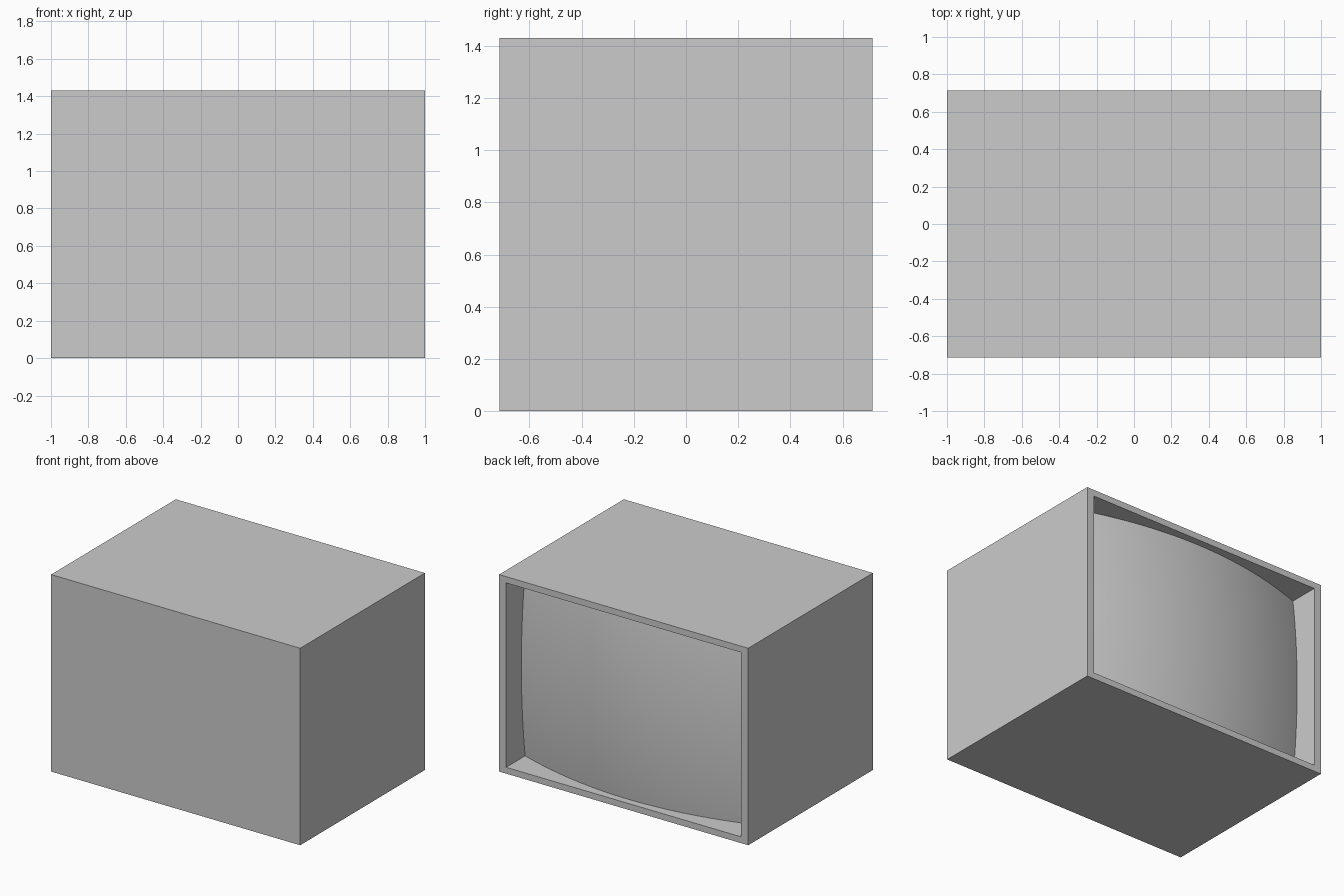
import bpy, bmesh

if "Cube" in bpy.data.objects:
    bpy.data.objects.remove(bpy.data.objects["Cube"])

W, D, H = 2.0, 1.43, 1.43          # cabinet size
IX, IZ = 0.944, 0.669              # half size of the screen opening
WELL = 0.3                         # depth of the recess behind the bezel


def finish(bm, name):
    mesh = bpy.data.meshes.new(name)
    bm.to_mesh(mesh)
    bm.free()
    obj = bpy.data.objects.new(name, mesh)
    bpy.context.collection.objects.link(obj)
    return obj


# cabinet: box with the back face inset to a thin bezel and pushed inwards
bm = bmesh.new()
bmesh.ops.create_cube(bm, size=1)
for v in bm.verts:
    v.co.x *= W
    v.co.y *= D
    v.co.z = (v.co.z + 0.5) * H
bm.normal_update()
back = max(bm.faces, key=lambda f: f.calc_center_median().y)
bmesh.ops.inset_region(bm, faces=[back], thickness=0.05)
for v in back.verts:
    v.co.x = IX if v.co.x > 0 else -IX
    v.co.z = H / 2 + (IZ if v.co.z > H / 2 else -IZ)
well = bmesh.ops.extrude_discrete_faces(bm, faces=[back])["faces"][0]
for v in well.verts:
    v.co.y -= WELL
bmesh.ops.recalc_face_normals(bm, faces=bm.faces)
finish(bm, "cabinet")

# screen: bulging sheet that fills the opening, deepest at its corners
bm = bmesh.new()
bmesh.ops.create_grid(bm, x_segments=48, y_segments=32, size=1)
for v in bm.verts:
    u, w = v.co.x, v.co.y
    depth = 0.01 + 0.165 * u * u + 0.043 * w * w
    v.co = (u * IX, D / 2 - depth, H / 2 + w * IZ)
bm.normal_update()
for f in bm.faces:
    if f.normal.y < 0:
        f.normal_flip()
    f.smooth = True
finish(bm, "screen")
